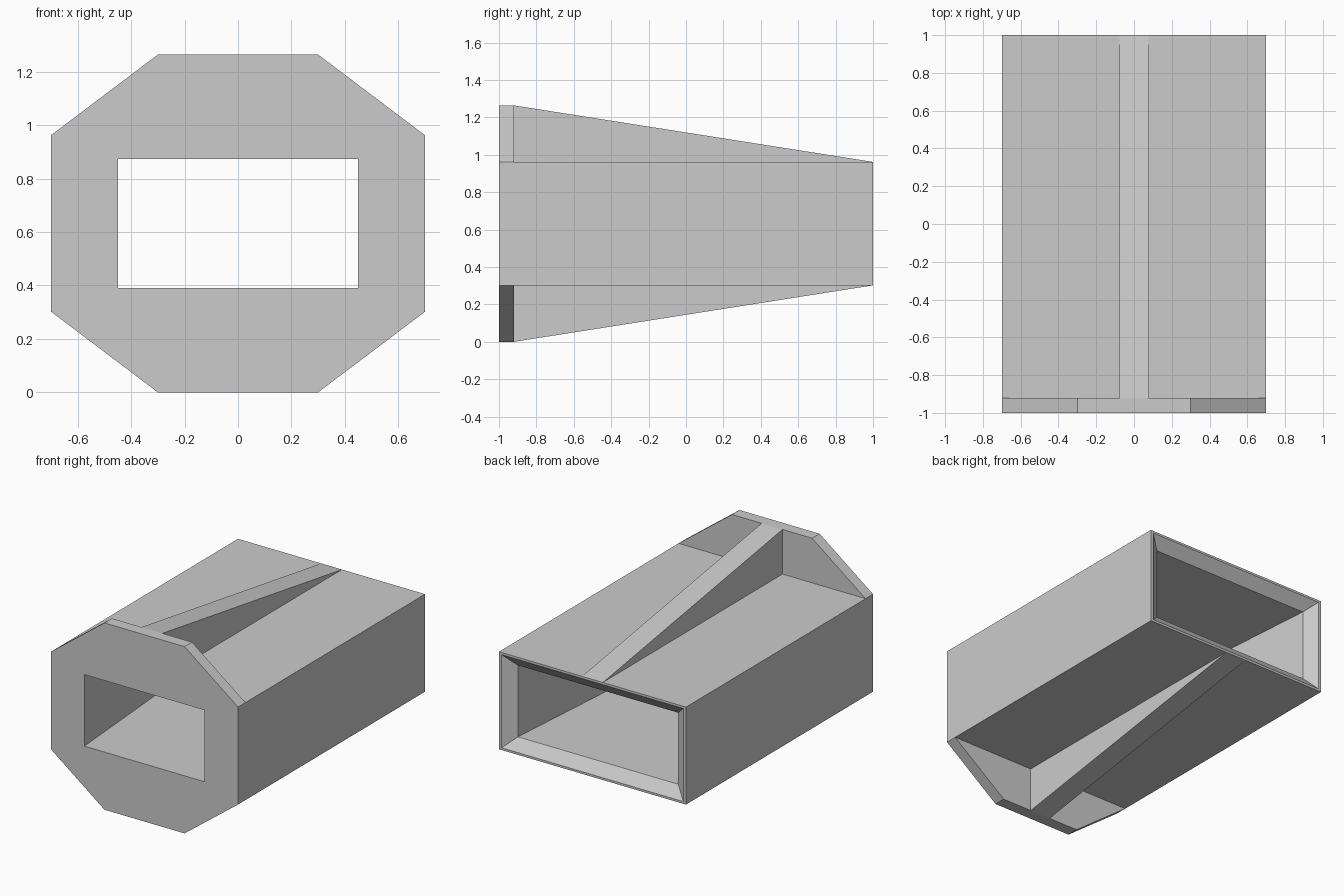
import bpy, bmesh

cube = bpy.data.objects.get("Cube")
if cube:
    bpy.data.objects.remove(cube, do_unlink=True)

grey = bpy.data.materials.new("plain grey")
grey.use_nodes = True
colour = (0.6, 0.6, 0.6, 1)
grey.diffuse_color = colour
grey.node_tree.nodes["Principled BSDF"].inputs["Base Color"].default_value = colour

MID, TOP = 0.632, 1.264          # centre height and full height
HALF_W, HALF_H = 0.7, 0.33       # box half sizes
HOLE_H = 0.242                   # tunnel half height
FRONT, PLATE_BACK, BACK = -1.0, -0.92, 1.0
HOLE_FRONT, HOLE_PLATE, HOLE_BACK = 0.45, 0.456, 0.6


def finish(bm, name):
    bmesh.ops.recalc_face_normals(bm, faces=bm.faces)
    mesh = bpy.data.meshes.new(name)
    bm.to_mesh(mesh)
    bm.free()
    mesh.materials.append(grey)
    obj = bpy.data.objects.new(name, mesh)
    bpy.context.collection.objects.link(obj)
    return obj


def rect(bm, y, w, h):
    """Four corners, clockwise from upper right."""
    return [bm.verts.new((sx * w, y, MID + sz * h))
            for sx, sz in ((1, 1), (1, -1), (-1, -1), (-1, 1))]


def bridge(bm, a, b):
    n = len(a)
    for i in range(n):
        j = (i + 1) % n
        bm.faces.new((a[i], a[j], b[j], b[i]))


# Box body: outer skin, thin rear rim, bevelled mouth and tapered tunnel
bm = bmesh.new()
rings = [rect(bm, *r) for r in (
    (PLATE_BACK, HALF_W, HALF_H),
    (BACK, HALF_W, HALF_H),
    (BACK, HALF_W - 0.02, HALF_H - 0.015),
    (0.94, HOLE_BACK, HOLE_H),
    (PLATE_BACK, HOLE_PLATE, HOLE_H))]
for i, ring in enumerate(rings):
    bridge(bm, ring, rings[(i + 1) % len(rings)])
finish(bm, "box_body")

# Eight-sided front plate with a rectangular hole
bm = bmesh.new()
outline = [(0.3, TOP), (HALF_W, MID + HALF_H), (HALF_W, MID - HALF_H), (0.3, 0)]
outline += [(-x, z) for x, z in reversed(outline)]
sides = []
for y, w in ((FRONT, HOLE_FRONT), (PLATE_BACK, HOLE_PLATE)):
    outer = [bm.verts.new((x, y, z)) for x, z in outline]
    hole = rect(bm, y, w, HOLE_H)
    for k in range(4):
        a, b, c = outer[2 * k], outer[2 * k + 1], outer[(2 * k + 2) % 8]
        bm.faces.new((a, b, hole[k]))
        bm.faces.new((b, c, hole[(k + 1) % 4], hole[k]))
    sides.append((outer, hole))
bridge(bm, sides[0][0], sides[1][0])
bridge(bm, sides[0][1], sides[1][1])
# merge the flat pieces of each plate face
bmesh.ops.dissolve_limit(bm, angle_limit=0.001, verts=bm.verts, edges=bm.edges)
finish(bm, "front_plate")

# Wedge fins above and below the box
for name, s in (("top_fin", 1), ("bottom_fin", -1)):
    bm = bmesh.new()
    profile = ((PLATE_BACK, HALF_H), (PLATE_BACK, MID), (BACK, HALF_H))
    left, right = [[bm.verts.new((x, y, MID + s * h)) for y, h in profile]
                   for x in (0.078, -0.078)]
    bm.faces.new(left)
    bm.faces.new(right)
    bridge(bm, left, right)
    finish(bm, name)
